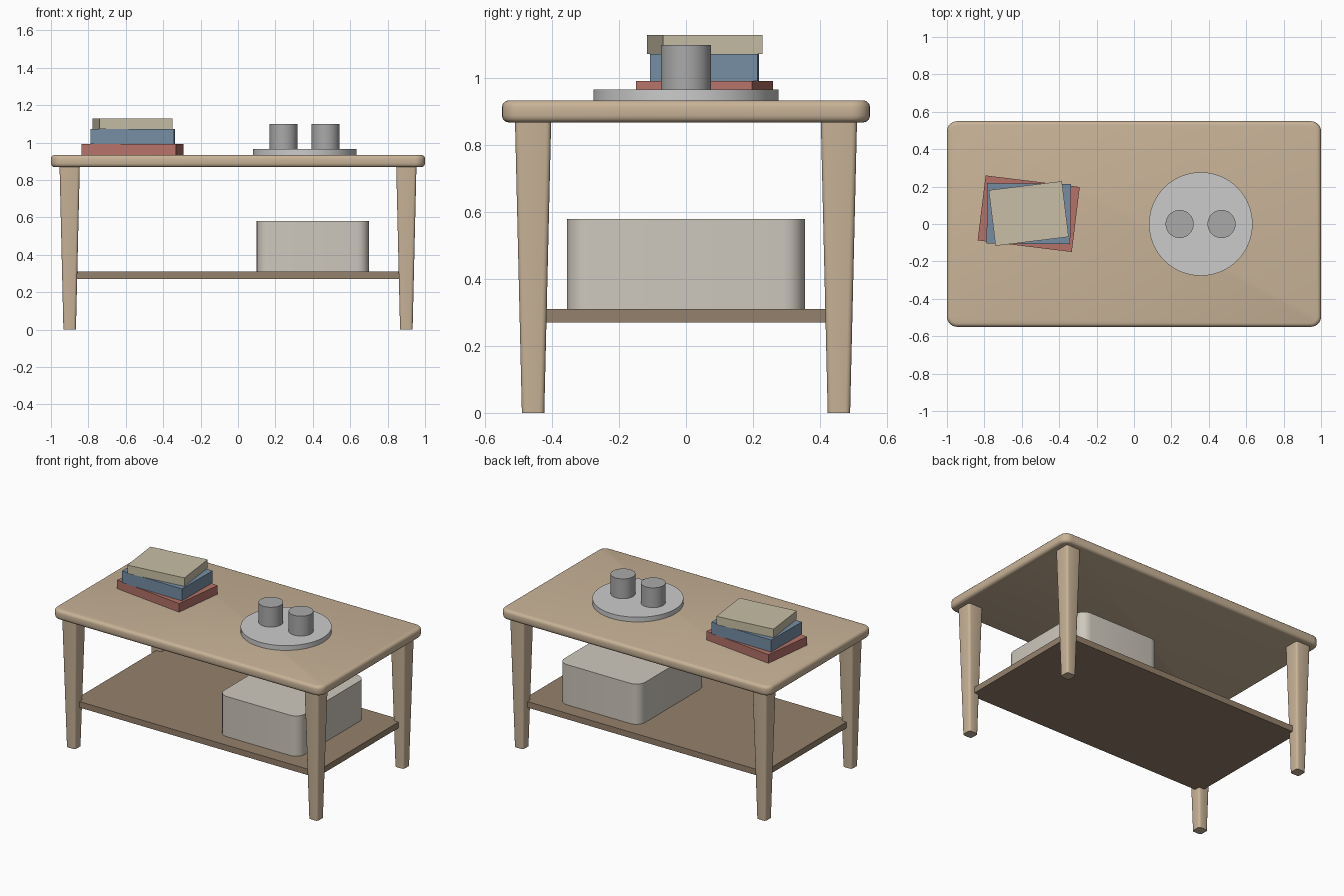
import bpy, bmesh, math

if "Cube" in bpy.data.objects:
    bpy.data.objects.remove(bpy.data.objects["Cube"])


def material(name, rgb):
    m = bpy.data.materials.new(name)
    m.diffuse_color = (*rgb, 1)
    m.use_nodes = True
    m.node_tree.nodes["Principled BSDF"].inputs["Base Color"].default_value = m.diffuse_color
    return m


WOOD = material("light_wood", (0.58, 0.45, 0.31))
SHELF = material("dark_wood", (0.30, 0.22, 0.15))
RED = material("red_cover", (0.46, 0.17, 0.14))
BLUE = material("blue_cover", (0.18, 0.27, 0.37))
CREAM = material("cream_cover", (0.58, 0.52, 0.38))
FABRIC = material("pale_fabric", (0.62, 0.58, 0.51))
TRAY = material("pale_grey", (0.62, 0.62, 0.62))
MUG = material("mid_grey", (0.40, 0.40, 0.40))


def finish(bm, name, mat, loc=(0, 0, 0), turn=0, smooth=False):
    bmesh.ops.recalc_face_normals(bm, faces=bm.faces)
    mesh = bpy.data.meshes.new(name)
    bm.to_mesh(mesh)
    bm.free()
    ob = bpy.data.objects.new(name, mesh)
    bpy.context.collection.objects.link(ob)
    ob.location = loc
    ob.rotation_euler.z = math.radians(turn)
    mesh.materials.append(mat)
    if smooth:
        bpy.ops.object.select_all(action='DESELECT')
        ob.select_set(True)
        bpy.context.view_layer.objects.active = ob
        bpy.ops.object.shade_smooth_by_angle(angle=math.radians(35))
    return ob


def box(name, mat, size, centre, z0, turn=0, corner=0, rim=0, base=1.0, segs=4):
    """Box standing at z0; corner rounds uprights, rim rounds top and bottom, base tapers."""
    bm = bmesh.new()
    bmesh.ops.create_cube(bm, size=1)
    h = size[2]
    for v in bm.verts:
        k = base if v.co.z < 0 else 1
        v.co = (v.co.x * size[0] * k, v.co.y * size[1] * k, (v.co.z + 0.5) * h)
    if corner:
        up = [e for e in bm.edges if abs(e.verts[0].co.z - e.verts[1].co.z) > h / 2]
        bmesh.ops.bevel(bm, geom=up, offset=corner, segments=segs, profile=0.5, affect='EDGES')
    if rim:
        flat = [e for e in bm.edges if abs(e.verts[0].co.z - e.verts[1].co.z) < 1e-5]
        bmesh.ops.bevel(bm, geom=flat, offset=rim, segments=3, profile=0.5, affect='EDGES')
    return finish(bm, name, mat, (*centre, z0), turn, bool(corner))


def disc(name, mat, radius, height, centre, z0):
    bm = bmesh.new()
    bmesh.ops.create_cone(bm, cap_ends=True, segments=64, radius1=radius,
                          radius2=radius, depth=height)
    return finish(bm, name, mat, (*centre, z0 + height / 2), 0, True)


# Table
box("table_top", WOOD, (2, 1.1, 0.066), (0, 0), 0.868, corner=0.055, rim=0.02, segs=6)
for fy, side in ((-1, "front"), (1, "back")):
    for fx, hand in ((-1, "left"), (1, "right")):
        box(f"{side}_{hand}_leg", WOOD, (0.108, 0.108, 0.87), (fx * 0.90, fy * 0.457), 0,
            corner=0.014, base=0.62, segs=3)
box("lower_shelf", SHELF, (1.80, 0.91, 0.04), (0, 0), 0.27)

# Storage box on the shelf
box("storage_box", FABRIC, (0.60, 0.71, 0.27), (0.40, 0), 0.31, corner=0.065, segs=6)

# Stack of books
box("bottom_book", RED, (0.507, 0.35, 0.058), (-0.563, 0.055), 0.934, turn=-7)
box("middle_book", BLUE, (0.447, 0.322, 0.08), (-0.563, 0.055), 0.992, turn=-0.6)
box("top_book", CREAM, (0.394, 0.30, 0.057), (-0.563, 0.056), 1.072, turn=7)

# Tray with two mugs
disc("round_tray", TRAY, 0.277, 0.032, (0.357, 0), 0.934)
for x, hand in ((0.244, "left"), (0.468, "right")):
    disc(f"{hand}_mug", MUG, 0.075, 0.133, (x, 0), 0.966)
